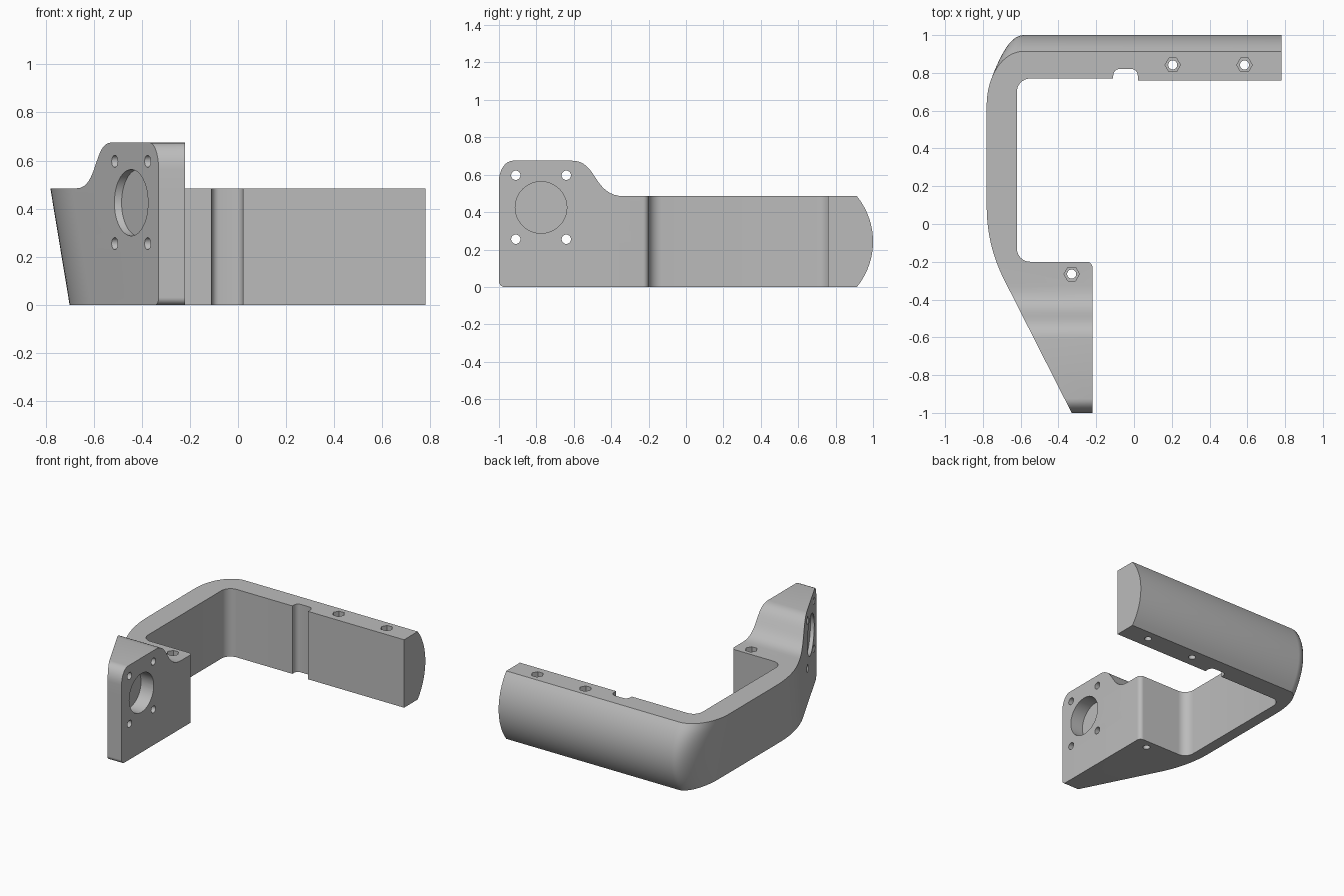
import bpy, math
from math import sin, cos, pi, radians

if "Cube" in bpy.data.objects:
    bpy.data.objects.remove(bpy.data.objects["Cube"])

grey = bpy.data.materials.new("matte grey")
grey.diffuse_color = (0.5, 0.5, 0.5, 1)
grey.use_nodes = True
grey.node_tree.nodes["Principled BSDF"].inputs["Base Color"].default_value = grey.diffuse_color


def loft(name, loops):
    """Closed solid through loops that have equal point counts."""
    n = len(loops[0])
    verts = [p for loop in loops for p in loop]
    faces = [tuple(reversed(range(n))), tuple(range(len(verts) - n, len(verts)))]
    for k in range(len(loops) - 1):
        for i in range(n):
            j = (i + 1) % n
            faces.append((k * n + i, k * n + j, (k + 1) * n + j, (k + 1) * n + i))
    mesh = bpy.data.meshes.new(name)
    mesh.from_pydata(verts, [], faces)
    mesh.materials.append(grey)
    ob = bpy.data.objects.new(name, mesh)
    bpy.context.collection.objects.link(ob)
    return ob


def arc(cx, cy, rx, ry, a0, a1, n=8):
    return [(cx + rx * cos(radians(a0 + (a1 - a0) * i / n)),
             cy + ry * sin(radians(a0 + (a1 - a0) * i / n))) for i in range(n + 1)]


def bezier(p, n=16):
    out = []
    for i in range(n + 1):
        t = i / n
        w = ((1 - t) ** 3, 3 * t * (1 - t) ** 2, 3 * t * t * (1 - t), t ** 3)
        out.append(tuple(sum(w[k] * p[k][c] for k in range(4)) for c in (0, 1)))
    return out


TOP, HUMP, SLOPE = 0.485, 0.675, 0.507


def slant(y):
    return -0.33 - (y + 1) * SLOPE


def outline(z):
    """Plan of the bracket at height z: leaning side wall, bulged back."""
    h = min(max(z, 0), TOP)
    left = -0.78 + 0.08 * (1 - h / TOP)
    R = 0.385
    back = 1 - R + math.sqrt(R * R - (h - TOP / 2) ** 2)
    yk = -1 + (-0.33 - left) / SLOPE          # where slanted face meets side wall
    p = [(slant(-1.05), -1.05), (-0.22, -1.05)]
    p += arc(-0.25, -0.23, 0.03, 0.03, 0, 90)
    p += arc(-0.55, -0.13, 0.07, 0.07, 270, 180)
    p += arc(-0.55, 0.70, 0.07, 0.07, 180, 90)
    p += [(-0.11, 0.77)]
    p += arc(-0.08, 0.785, 0.03, 0.035, 180, 90, 5)
    p += arc(-0.01, 0.785, 0.03, 0.035, 90, 0, 5)
    p += [(0.02, 0.76), (0.78, 0.76), (0.78, back)]
    p += arc(-0.585, 0.63, -0.585 - left, back - 0.63, 90, 180, 16)
    # gentle bend into the slanted face
    a, c, b = (left, yk + 0.21), (left, yk), (slant(yk - 0.18), yk - 0.18)
    for i in range(13):
        t = i / 12
        p.append(tuple((1 - t) ** 2 * a[k] + 2 * t * (1 - t) * c[k] + t * t * b[k] for k in (0, 1)))
    return [(x, y, z) for x, y in p]


levels = [-0.05] + [TOP * i / 16 for i in range(17)] + [0.75]
bracket = loft("bracket", [outline(z) for z in levels])

# Side profile that trims the raised mounting plate and the rounded corners
side = [(1.2, 0), (1.2, TOP)]
side += bezier([(-0.33, TOP), (-0.50, TOP), (-0.47, HUMP), (-0.61, HUMP)])
side += arc(-0.925, HUMP - 0.11, 0.075, 0.11, 90, 180)
side += arc(-0.97, 0.03, 0.03, 0.03, 180, 270)
trim = loft("side_trim", [[(x, y, z) for y, z in side] for x in (1, -1)])


def rod_x(name, y, z, r, x0, x1, n=32):
    """Rod along x; x0 and x1 give the end position for each y."""
    ring = [(y + r * cos(2 * pi * i / n), z + r * sin(2 * pi * i / n)) for i in range(n)]
    return loft(name, [[(f(b), b, c) for b, c in ring] for f in (x0, x1)])


def rod_z(name, x, y, r, z0, z1, n):
    return loft(name, [[(x + r * cos(2 * pi * i / n), y + r * sin(2 * pi * i / n), z)
                        for i in range(n)] for z in (z0, z1)])


cutters = []
# Four screw holes through the plate
for y in (-0.91, -0.64):
    for z in (0.255, 0.597):
        cutters.append(rod_x("plate_hole", y, z, 0.025, lambda b: -0.9, lambda b: 0.0, 24))
# Large round recess on each side of the plate
cutters.append(rod_x("inner_recess", -0.775, 0.425, 0.138, lambda b: -0.32, lambda b: 0.0, 48))
cutters.append(rod_x("outer_recess", -0.775, 0.425, 0.138,
                     lambda b: -0.9, lambda b: slant(b) + 0.03, 48))
# Vertical screw holes with hexagonal nut pockets
for x, y in ((-0.33, -0.265), (0.205, 0.842), (0.585, 0.842)):
    cutters.append(rod_z("screw_hole", x, y, 0.024, -0.2, 0.8, 24))
    cutters.append(rod_z("nut_pocket", x, y, 0.041, TOP - 0.06, 0.8, 6))


def normals_out(ob):
    import bmesh
    bm = bmesh.new()
    bm.from_mesh(ob.data)
    bmesh.ops.recalc_face_normals(bm, faces=bm.faces)
    bm.to_mesh(ob.data)
    bm.free()


for ob in [bracket, trim] + cutters:
    normals_out(ob)

bpy.context.view_layer.objects.active = bracket
bracket.select_set(True)
for ob in [trim] + cutters:
    m = bracket.modifiers.new("cut", 'BOOLEAN')
    m.operation = 'INTERSECT' if ob is trim else 'DIFFERENCE'
    m.solver = 'EXACT'
    m.object = ob
    bpy.ops.object.modifier_apply(modifier=m.name)
    bpy.data.objects.remove(ob)

bpy.ops.object.shade_smooth_by_angle(angle=radians(25))
